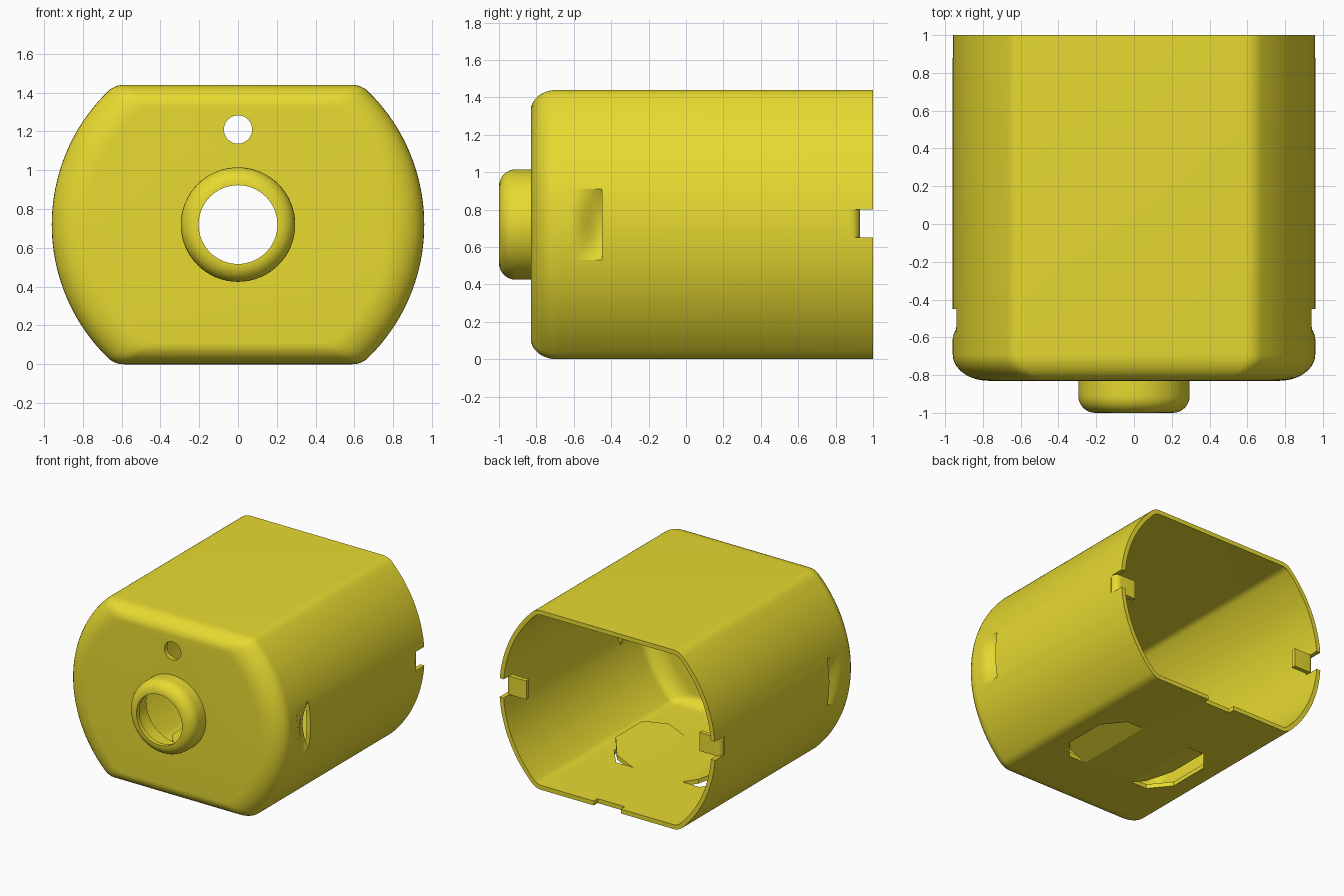
import bpy, bmesh
from math import sin, cos, pi, sqrt, atan2

if "Cube" in bpy.data.objects:
    bpy.data.objects.remove(bpy.data.objects["Cube"])

T = 0.035          # sheet thickness
R, H, ZC = 0.96, 0.72, 0.72
yellow = bpy.data.materials.new("yellow_metal")
yellow.diffuse_color = (0.8, 0.7, 0.03, 1)
yellow.use_nodes = True
yellow.node_tree.nodes["Principled BSDF"].inputs["Base Color"].default_value = yellow.diffuse_color


def make(name, verts, faces):
    me = bpy.data.meshes.new(name)
    me.from_pydata(verts, [], faces)
    bm = bmesh.new()
    bm.from_mesh(me)
    bmesh.ops.recalc_face_normals(bm, faces=bm.faces)
    bm.to_mesh(me)
    bm.free()
    ob = bpy.data.objects.new(name, me)
    bpy.context.collection.objects.link(ob)
    me.materials.append(yellow)
    return ob


def loft(name, rings):
    n = len(rings[0])
    verts = [p for r in rings for p in r]
    faces = [(k*n + i, k*n + (i+1) % n, (k+1)*n + (i+1) % n, (k+1)*n + i)
             for k in range(len(rings)-1) for i in range(n)]
    faces += [tuple(range(n)), tuple(range(len(verts)-n, len(verts)))]
    return make(name, verts, faces)


def prism(name, pts, axis, lo, hi):
    def ring(c):
        return [{'x': (c, a, b), 'y': (a, c, b), 'z': (a, b, c)}[axis] for a, b in pts]
    return loft(name, [ring(lo), ring(hi)])


def boolean(ob, tool, op):
    m = ob.modifiers.new("cut", 'BOOLEAN')
    m.object, m.operation, m.solver = tool, op, 'EXACT'
    bpy.context.view_layer.objects.active = ob
    bpy.ops.object.modifier_apply(modifier=m.name)
    bpy.data.objects.remove(tool)


def smooth(ob, angle=0.5):
    bpy.ops.object.select_all(action='DESELECT')
    ob.select_set(True)
    bpy.context.view_layer.objects.active = ob
    bpy.ops.object.shade_smooth_by_angle(angle=angle)


def outline(y, r, h, f):
    """Round section with flat top and bottom, corners filleted by f."""
    cx = sqrt((r-f)**2 - (h-f)**2)
    a = atan2(h-f, cx)
    q = [(r*cos(a*i/20), r*sin(a*i/20)) for i in range(20)]
    q += [(cx + f*cos(a + (pi/2-a)*i/8), h-f + f*sin(a + (pi/2-a)*i/8)) for i in range(9)]
    half = q + [(-x, z) for x, z in reversed(q)]
    full = half + [(x, -z) for x, z in reversed(half[1:-1])]
    return [(x, y, ZC + z) for x, z in full]


def can(name, t, y_end):
    rings = []
    for i in range(11):
        u = pi/2 * i/10
        k = 1 - sin(u)
        rings.append(outline(-0.83 + t + (0.14-t)*(1-cos(u)),
                             R - t - (0.19-t)*k, H - t - (0.11-t)*k, 0.12 - t))
    rings.append(outline(y_end, R-t, H-t, 0.12-t))
    return loft(name, rings)


def disc_stack(name, prof, z=ZC, n=64):
    return loft(name, [[(r*cos(2*pi*i/n), y, z + r*sin(2*pi*i/n)) for i in range(n)]
                       for y, r in prof])


# Hollow can with a drawn front boss
housing = can("housing", 0, 1.0)
fil = [(-1 + 0.09*(1-cos(pi/2*i/8)), 0.205 + 0.09*sin(pi/2*i/8)) for i in range(9)]
boolean(housing, disc_stack("boss", fil + [(-0.81, 0.295)]), 'UNION')
boolean(housing, can("cavity", T, 1.1), 'DIFFERENCE')
fil = [(-0.965 + 0.055*(1-cos(pi/2*i/6)), 0.205 + 0.055*sin(pi/2*i/6)) for i in range(7)]
boolean(housing, disc_stack("boss_cavity", fil + [(-0.7, 0.26)]), 'DIFFERENCE')
boolean(housing, disc_stack("shaft_hole", [(-1.1, 0.203), (-0.7, 0.203)]), 'DIFFERENCE')
boolean(housing, disc_stack("vent_hole", [(-0.9, 0.073), (-0.7, 0.073)], 1.21, 40), 'DIFFERENCE')

# Small notch in the lower rim
boolean(housing, prism("rim_notch", [(-.12, .95), (.12, .95), (.12, 1.1), (-.12, 1.1)],
                       'z', -0.1, 0.1), 'DIFFERENCE')

for s, side in ((1, "right"), (-1, "left")):
    # Rim notch with the tab folded inward
    boolean(housing, prism("tab_notch", [(s*.85, .88), (s*1.1, .88), (s*1.1, 1.1), (s*.85, 1.1)],
                           'z', 0.65, 0.80), 'DIFFERENCE')
    arc = [(pi/2*i/8) for i in range(9)]
    prof = [(.905 + .05*cos(a), .88 + .05*sin(a)) for a in arc] + [(.77, .93), (.77, .93-T)]
    prof += [(.905 + (.05-T)*cos(a), .88 + (.05-T)*sin(a)) for a in reversed(arc)]
    smooth(prism(side + "_rim_tab", [(s*x, y) for x, y in prof], 'z', 0.65, 0.80))

    # Pressed-in side louver, open towards the back
    y0, y1, hz = -0.61, -0.45, 0.19
    boolean(housing, prism("louver_cut", [(s*.8, y0), (s*1.1, y0), (s*1.1, y1), (s*.8, y1)],
                           'z', ZC-hz, ZC+hz), 'DIFFERENCE')
    m, n, verts = 10, 16, []
    for t in (0, T):
        for j in range(m+1):
            u = j/m
            for i in range(n+1):
                z = hz*(2*i/n - 1)
                d = 0.07 * u*u*(3-2*u) * (1 - (z/hz)**2)
                verts.append((s*(sqrt((R-t)**2 - z*z) - d), y0 + (y1-y0)*u, ZC + z))
    w, top = n+1, (n+1)*(m+1)
    faces = []
    for j in range(m):
        for i in range(n):
            f = (j*w+i, j*w+i+1, (j+1)*w+i+1, (j+1)*w+i)
            faces += [f, tuple(v+top for v in f)]
    faces += [(m*w+i, m*w+i+1, top+m*w+i+1, top+m*w+i) for i in range(n)]
    smooth(make(side + "_louver", verts, faces))

    # Bottom flap lanced and bent up into the can
    flap = [(.22, -.3), (.37, -.3), (.5, -.14), (.5, .2), (.37, .36), (.22, .36)]
    boolean(housing, prism("flap_cut", [(s*x, y) for x, y in flap], 'z', -0.1, 0.1), 'DIFFERENCE')
    rise = lambda x: (x - .22) * 0.4
    smooth(loft(side + "_bottom_flap",
                [[(s*(.22 + (x-.22)*.95), y, rise(x) + t) for x, y in flap] for t in (0, T)]))

smooth(housing)
